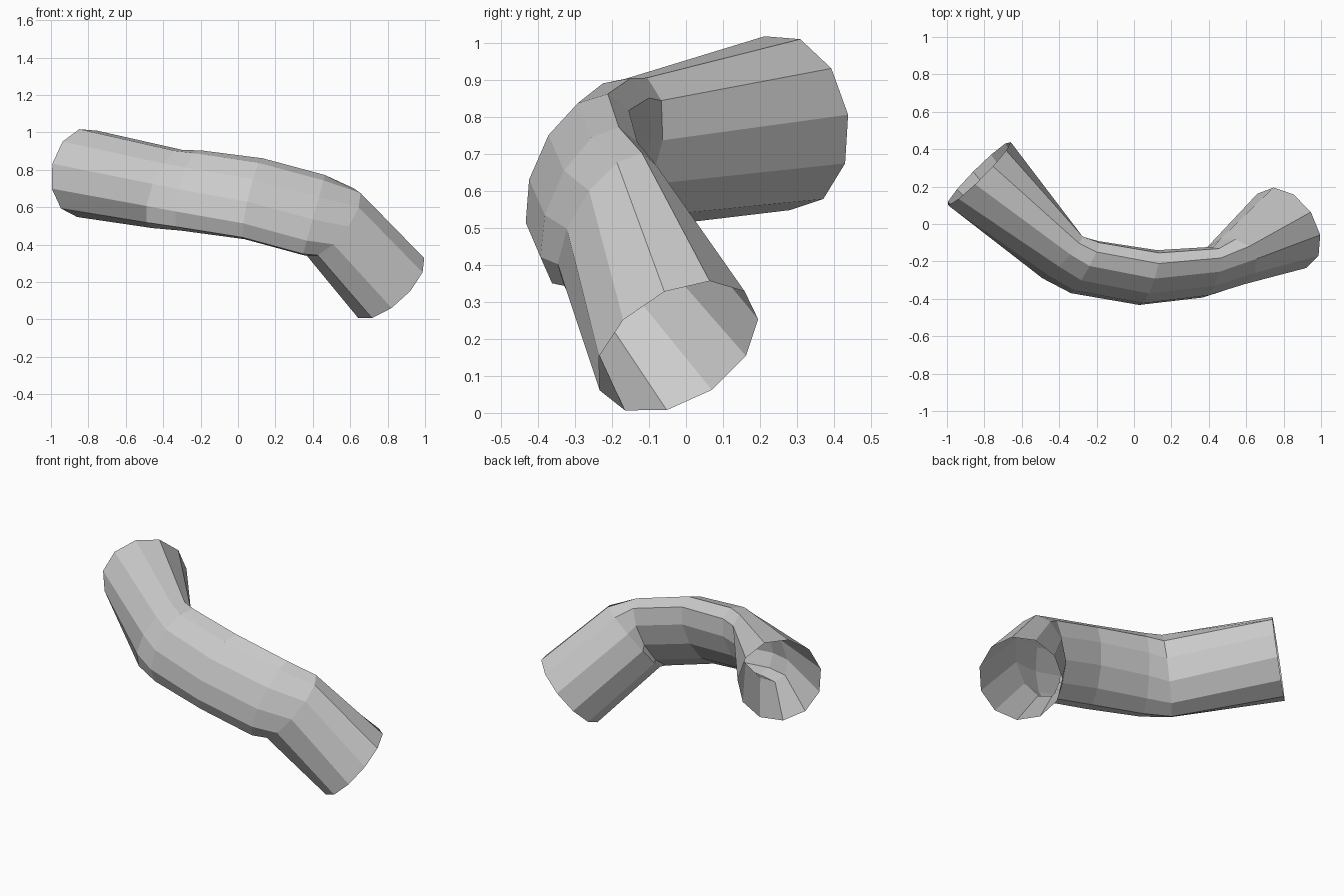
import bpy, bmesh, math
from mathutils import Vector

if "Cube" in bpy.data.objects:
    bpy.data.objects.remove(bpy.data.objects["Cube"])

SIDES = 11

# Rings along the bent pipe: centre, upward half-axis, forward half-axis, twist in degrees
RINGS = [
    ((-.83, .27, .785), (.02, -.02, .238), (-.17, -.17, 0), 13),
    ((-.385, -.175, .70), (.075, .045, .212), (-.08, -.106, 0), 18),
    ((-.26, -.23, .69), (.05, .06, .217), (-.06, -.127, 0), 23),
    ((.08, -.287, .643), (.05, .065, .219), (-.028, -.133, 0), 28),
    ((.405, -.257, .555), (.06, .07, .217), (0, -.118, 0), 30),
    ((.505, -.212, .518), (.115, .09, .184), (.10, -.10, 0), 31),
    ((.81, -.024, .178), (.135, .089, .178), (.133, -.20, 0), 33),
]

# Open-ended pipe skinned ring by ring
bm = bmesh.new()
loops = []
for centre, up, fwd, twist in RINGS:
    c, u, v = Vector(centre), Vector(up), Vector(fwd)
    loop = []
    for k in range(SIDES):
        t = math.radians(twist) + math.tau * k / SIDES
        loop.append(bm.verts.new(c + u * math.cos(t) + v * math.sin(t)))
    loops.append(loop)

for a, b in zip(loops, loops[1:]):
    for k in range(SIDES):
        n = (k + 1) % SIDES
        bm.faces.new((a[k], a[n], b[n], b[k]))
bmesh.ops.recalc_face_normals(bm, faces=bm.faces)

mesh = bpy.data.meshes.new("bent_pipe")
bm.to_mesh(mesh)
bm.free()

# Make sure the walls face outwards
f = mesh.polygons[0]
if f.normal.dot(f.center - Vector(RINGS[0][0]).lerp(Vector(RINGS[1][0]), .5)) < 0:
    mesh.flip_normals()

pipe = bpy.data.objects.new("bent_pipe", mesh)
bpy.context.collection.objects.link(pipe)
